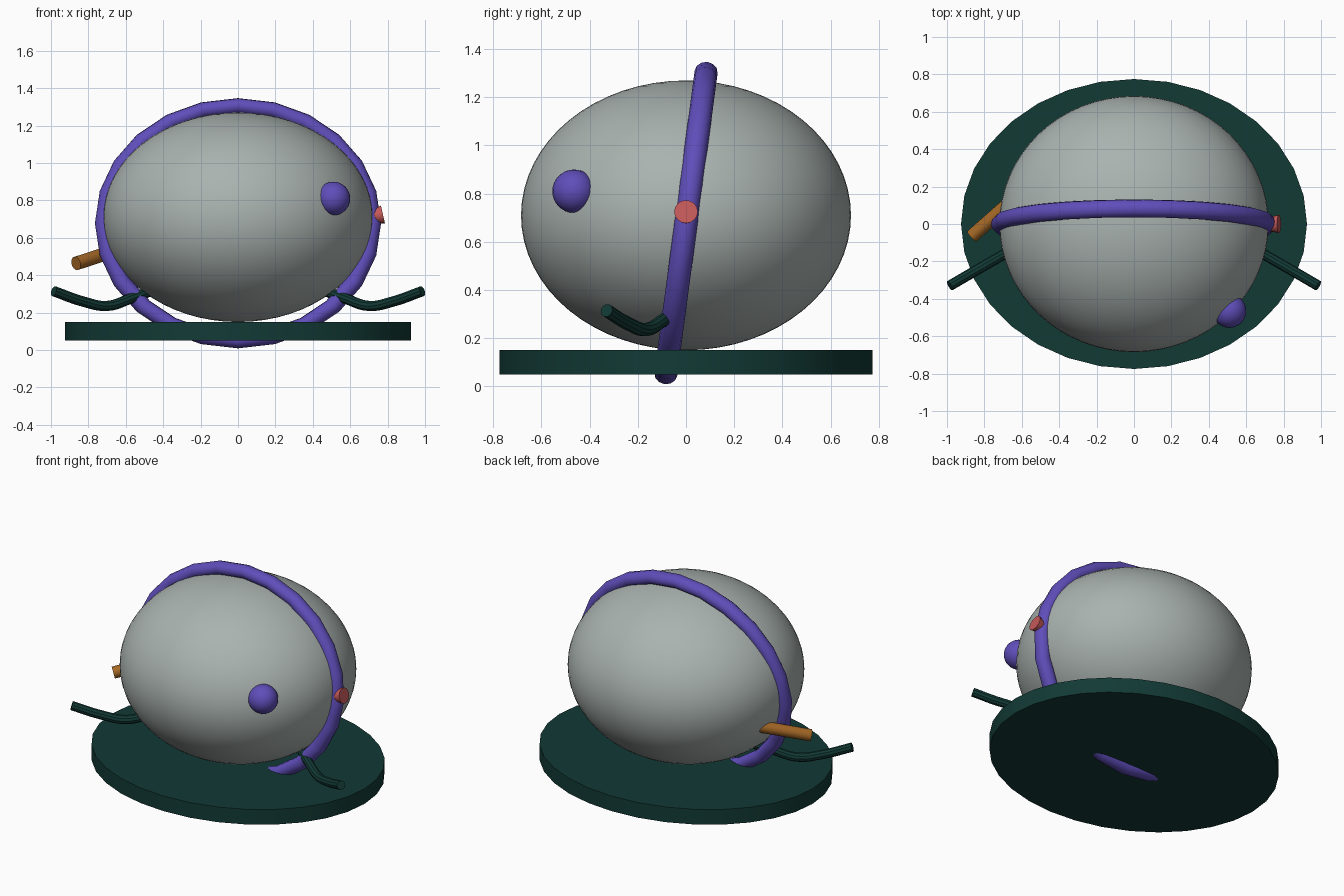
import bpy, math
from mathutils import Vector

if "Cube" in bpy.data.objects:
    bpy.data.objects.remove(bpy.data.objects["Cube"])


def material(name, rgb):
    m = bpy.data.materials.new(name)
    m.diffuse_color = (*rgb, 1)
    m.use_nodes = True
    m.node_tree.nodes["Principled BSDF"].inputs["Base Color"].default_value = m.diffuse_color
    return m


GREY = material("pale grey", (0.40, 0.45, 0.43))
GREEN = material("dark green", (0.006, 0.042, 0.036))
PURPLE = material("purple", (0.115, 0.075, 0.49))
RED = material("red", (0.56, 0.10, 0.10))
ORANGE = material("orange brown", (0.38, 0.14, 0.02))


def finish(name, mat, scale=(1, 1, 1)):
    """Name, colour, scale and smooth the active object."""
    o = bpy.context.object
    o.name = name
    o.scale = scale
    o.data.materials.clear()
    o.data.materials.append(mat)
    bpy.ops.object.transform_apply(location=False, rotation=False, scale=True)
    bpy.ops.object.shade_smooth_by_angle(angle=math.radians(35))
    return o


def rod(name, a, b, r1, r2, mat, sides=16):
    """Straight capped rod between two points."""
    a, b = Vector(a), Vector(b)
    bpy.ops.mesh.primitive_cone_add(vertices=sides, radius1=r1, radius2=r2,
                                    depth=(b - a).length, location=(a + b) / 2)
    bpy.context.object.rotation_euler = (b - a).to_track_quat('Z', 'Y').to_euler()
    return finish(name, mat)


def bent_tube(name, points, radius, mat):
    """Capped round tube along a smooth path."""
    cu = bpy.data.curves.new(name, 'CURVE')
    cu.dimensions = '3D'
    cu.bevel_depth = radius
    cu.bevel_resolution = 3
    cu.use_fill_caps = True
    cu.resolution_u = 6
    s = cu.splines.new('BEZIER')
    s.bezier_points.add(len(points) - 1)
    for bp, p in zip(s.bezier_points, points):
        bp.co = p
        bp.handle_left_type = bp.handle_right_type = 'AUTO'
    o = bpy.data.objects.new(name, cu)
    bpy.context.collection.objects.link(o)
    bpy.ops.object.select_all(action='DESELECT')
    o.select_set(True)
    bpy.context.view_layer.objects.active = o
    bpy.ops.object.convert(target='MESH')
    return finish(name, mat)


# Egg-shaped body
bpy.ops.mesh.primitive_uv_sphere_add(segments=64, ring_count=32, radius=1,
                                     location=(0, 0, 0.71))
finish("body", GREY, (0.72, 0.685, 0.56))

# Oval base plate
bpy.ops.mesh.primitive_cylinder_add(vertices=32, radius=1, depth=0.1,
                                    location=(0, 0, 0.10))
finish("base_plate", GREEN, (0.925, 0.775, 1))

# Tilted hoop around the body
bpy.ops.mesh.primitive_torus_add(major_segments=24, minor_segments=12,
                                 major_radius=0.717, minor_radius=0.048,
                                 location=(0, 0, 0.678),
                                 rotation=(math.radians(90 - 7.6), 0, 0))
finish("hoop", PURPLE, (1, 0.882, 1))

# Round knob on the front right
bpy.ops.mesh.primitive_uv_sphere_add(segments=24, ring_count=16, radius=0.09,
                                     location=(0.51, -0.465, 0.81))
finish("knob", PURPLE)

# Flared peg on the right, rod on the left
rod("peg", (0.70, 0, 0.708), (0.775, 0, 0.725), 0.033, 0.049, RED)
rod("side_rod", (-0.60, 0.17, 0.55), (-0.866, -0.065, 0.463), 0.037, 0.037, ORANGE)

# Pair of bent arms
ARM = [(0.48, -0.035, 0.31), (0.57, -0.09, 0.277), (0.70, -0.165, 0.236),
       (0.83, -0.24, 0.26), (0.985, -0.33, 0.315)]
for side, label in ((-1, "left"), (1, "right")):
    bent_tube(label + "_arm", [(side * x, y, z) for x, y, z in ARM], 0.028, GREEN)
